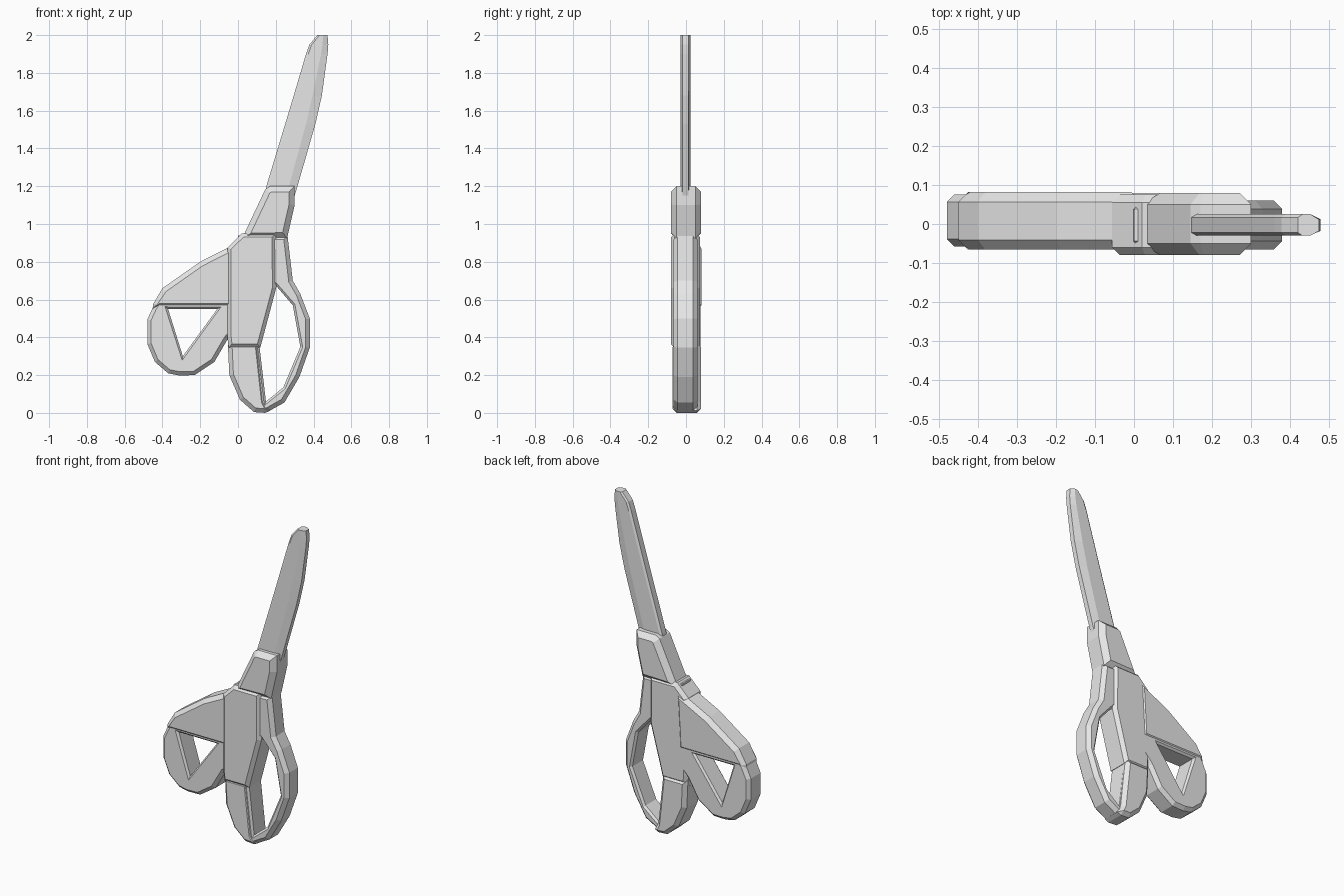
import bpy
import bmesh
from mathutils import Vector

cube = bpy.data.objects.get("Cube")
if cube:
    bpy.data.objects.remove(cube, do_unlink=True)

grey = bpy.data.materials.new("light_grey")
grey.use_nodes = True
colour = (0.8, 0.8, 0.8, 1)
grey.diffuse_color = colour
grey.node_tree.nodes["Principled BSDF"].inputs["Base Color"].default_value = colour


def finish(name, bm):
    """Turn a bmesh into a flat shaded object."""
    bmesh.ops.recalc_face_normals(bm, faces=bm.faces[:])
    mesh = bpy.data.meshes.new(name)
    bm.to_mesh(mesh)
    bm.free()
    mesh.materials.append(grey)
    obj = bpy.data.objects.new(name, mesh)
    bpy.context.collection.objects.link(obj)
    return obj


def wind(points, ccw):
    pts = [Vector(p) for p in points]
    area = sum(a.cross(b) for a, b in zip(pts, pts[1:] + pts[:1]))
    return pts if (area > 0) == ccw else pts[::-1]


def shrink(pts, amount):
    """Move every side of a loop into the solid with mitred corners."""
    result = []
    for i, p in enumerate(pts):
        a = (p - pts[i - 1]).normalized()
        b = (pts[(i + 1) % len(pts)] - p).normalized()
        na, nb = Vector((-a.y, a.x)), Vector((-b.y, b.x))
        result.append(p + (na + nb) * amount / max(0.5, 1 + na.dot(nb)))
    return result


def plate(name, outline, front, back, chamfer, hole=None, hole_chamfer=0.012):
    """Upright slab with chamfered rims and an optional opening."""
    bm = bmesh.new()
    caps = ([], [])
    loops = [(wind(outline, True), chamfer)]
    if hole:
        loops.append((wind(hole, False), hole_chamfer))
    for pts, c in loops:
        inner = shrink(pts, c)
        layers = [(inner, front), (pts, front + c), (pts, back - c), (inner, back)]
        rings = [[bm.verts.new((p.x, y, p.y)) for p in ring] for ring, y in layers]
        n = len(pts)
        for low, high in zip(rings, rings[1:]):
            for i in range(n):
                j = (i + 1) % n
                bm.faces.new((low[i], low[j], high[j], high[i]))
        for cap, ring in zip(caps, (rings[0], rings[-1])):
            cap += [bm.edges.get((ring[i], ring[(i + 1) % n])) for i in range(n)]
    for cap, normal in zip(caps, ((0, -1, 0), (0, 1, 0))):
        bmesh.ops.triangle_fill(bm, edges=cap, use_beauty=True, normal=normal)
    return finish(name, bm)


# Blade: flat spine, ridge line and a thinner ground edge
stations = [(1.15, .14, .26, .30), (1.2, .15, .27, .315), (1.53, .25, .36, .41),
            (1.68, .295, .395, .444), (1.9, .36, .44, .474),
            (1.95, .378, .447, .478), (2.0, .42, .452, .474)]
bm = bmesh.new()
rings = []
for z, spine, ridge, edge in stations:
    section = [(spine, -.022), (spine + .012, -.03), (ridge, -.03), (edge, -.018),
               (edge, .012), (ridge, .025), (spine + .012, .025), (spine, .017)]
    rings.append([bm.verts.new((x, y, z)) for x, y in section])
for low, high in zip(rings, rings[1:]):
    for i in range(len(low)):
        j = (i + 1) % len(low)
        bm.faces.new((low[i], low[j], high[j], high[i]))
bm.faces.new(rings[0])
bm.faces.new(rings[-1])
finish("blade", bm)

# Collar gripping the blade
plate("collar", [(.02, .92), (.145, 1.185), (.17, 1.2), (.30, 1.2), (.30, 1.1), (.26, .925)],
      -.08, .08, .03)

# Central shank running down from the collar
plate("shank", [(.02, .95), (.20, .95), (.202, .66), (.118, .345), (-.05, .345),
                (-.056, .40), (-.056, .875)], -.08, .075, .02)

# Large finger loop
plate("finger_loop",
      [(.0, .94), (.262, .94), (.29, .70), (.33, .63), (.38, .5), (.38, .345),
       (.325, .19), (.246, .055), (.156, .005), (.085, .006), (.01, .07),
       (-.045, .2), (-.053, .345), (-.05, .5)],
      -.066, .06, .022,
      [(.204, .67), (.29, .57), (.33, .35), (.24, .135), (.148, .06), (.114, .35)])

# Thick lower rest of the finger loop
plate("finger_rest", [(-.054, .37), (.112, .37), (.146, .06), (.17, .012), (.145, 0),
                      (.085, .004), (.01, .07), (-.046, .2)], -.071, .08, .022)

# Small thumb loop
plate("thumb_loop",
      [(0, .85), (-.2, .79), (-.39, .65), (-.45, .56), (-.48, .495), (-.48, .365),
       (-.44, .27), (-.37, .21), (-.31, .198), (-.23, .2), (-.125, .27),
       (-.055, .39), (0, .45)],
      -.058, .076, .02,
      [(-.37, .55), (-.11, .55), (-.292, .3)])

# Thicker web joining the thumb loop to the shank
plate("thumb_web", [(.02, .91), (-.056, .873), (-.2, .80), (-.4, .66), (-.45, .575),
                    (-.45, .553), (0, .553)], -.066, .082, .025)
